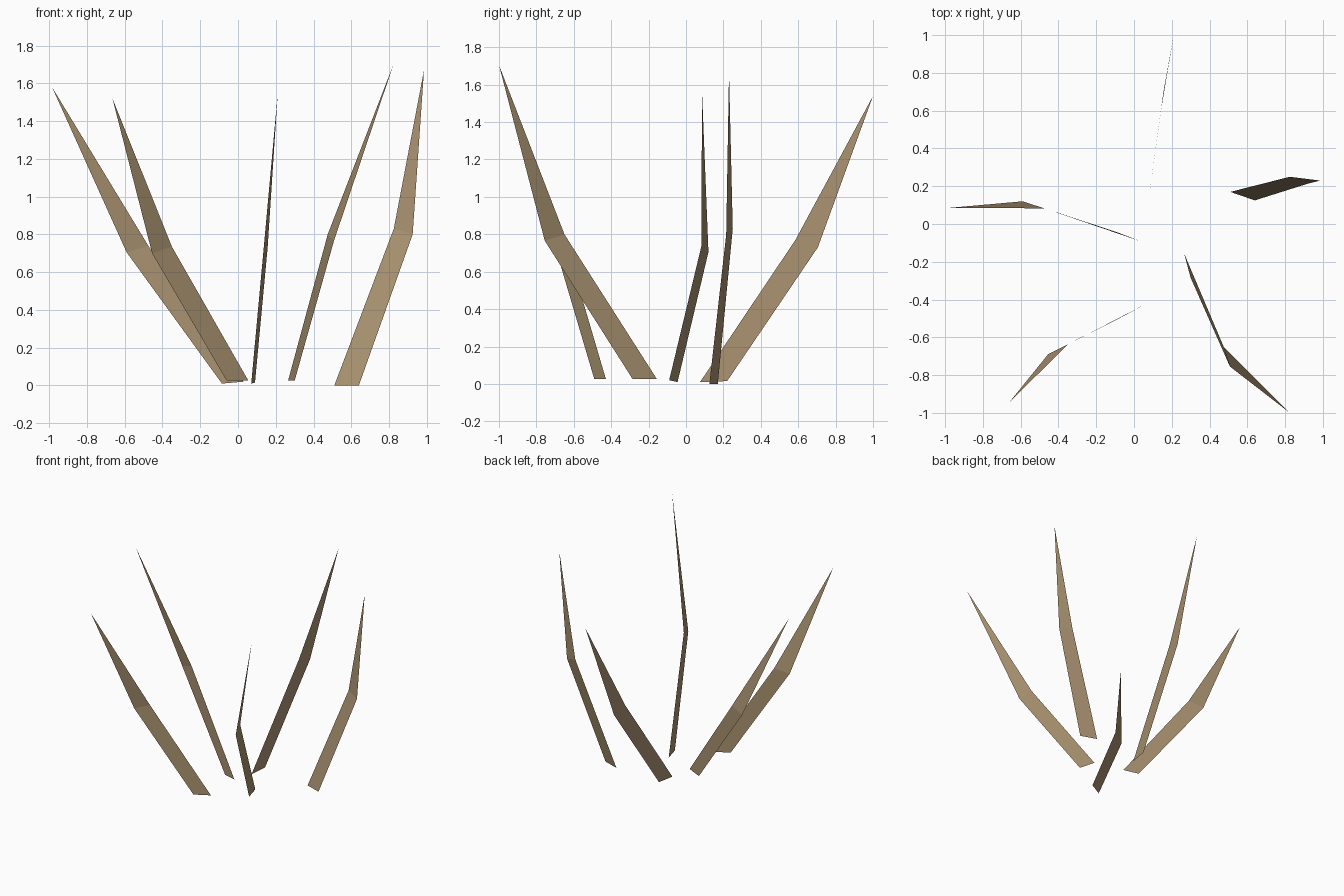
import bpy

# Dry tan colour shared by all blades
mat = bpy.data.materials.new("dry_tan")
mat.diffuse_color = (0.40, 0.29, 0.165, 1)


def blade(name, base_a, base_b, mid_a, mid_b, tip):
    """Flat grass blade: a lower quad bent into a pointed triangle."""
    mesh = bpy.data.meshes.new(name)
    mesh.from_pydata([base_a, base_b, mid_b, mid_a, tip], [],
                     [(0, 1, 2, 3), (3, 2, 4)])
    mesh.materials.append(mat)
    bpy.context.collection.objects.link(bpy.data.objects.new(name, mesh))


# Five blades fanning outward from the ground
blade("right_blade", (0.51, 0.17, 0), (0.64, 0.125, 0),
      (0.825, 0.25, 0.83), (0.925, 0.215, 0.80), (0.985, 0.23, 1.67))
blade("front_right_blade", (0.265, -0.155, 0.025), (0.30, -0.285, 0.025),
      (0.475, -0.65, 0.80), (0.508, -0.755, 0.765), (0.825, -1.0, 1.705))
blade("back_blade", (0.07, 0.075, 0.01), (0.09, 0.22, 0.015),
      (0.14, 0.585, 0.77), (0.157, 0.705, 0.73), (0.21, 1.0, 1.54))
blade("left_blade", (-0.085, -0.045, 0.01), (0.03, -0.09, 0.02),
      (-0.59, 0.12, 0.705), (-0.475, 0.083, 0.74), (-0.985, 0.085, 1.58))
blade("front_left_blade", (-0.06, -0.49, 0.025), (0.055, -0.428, 0.025),
      (-0.455, -0.69, 0.70), (-0.35, -0.637, 0.735), (-0.665, -0.95, 1.52))
